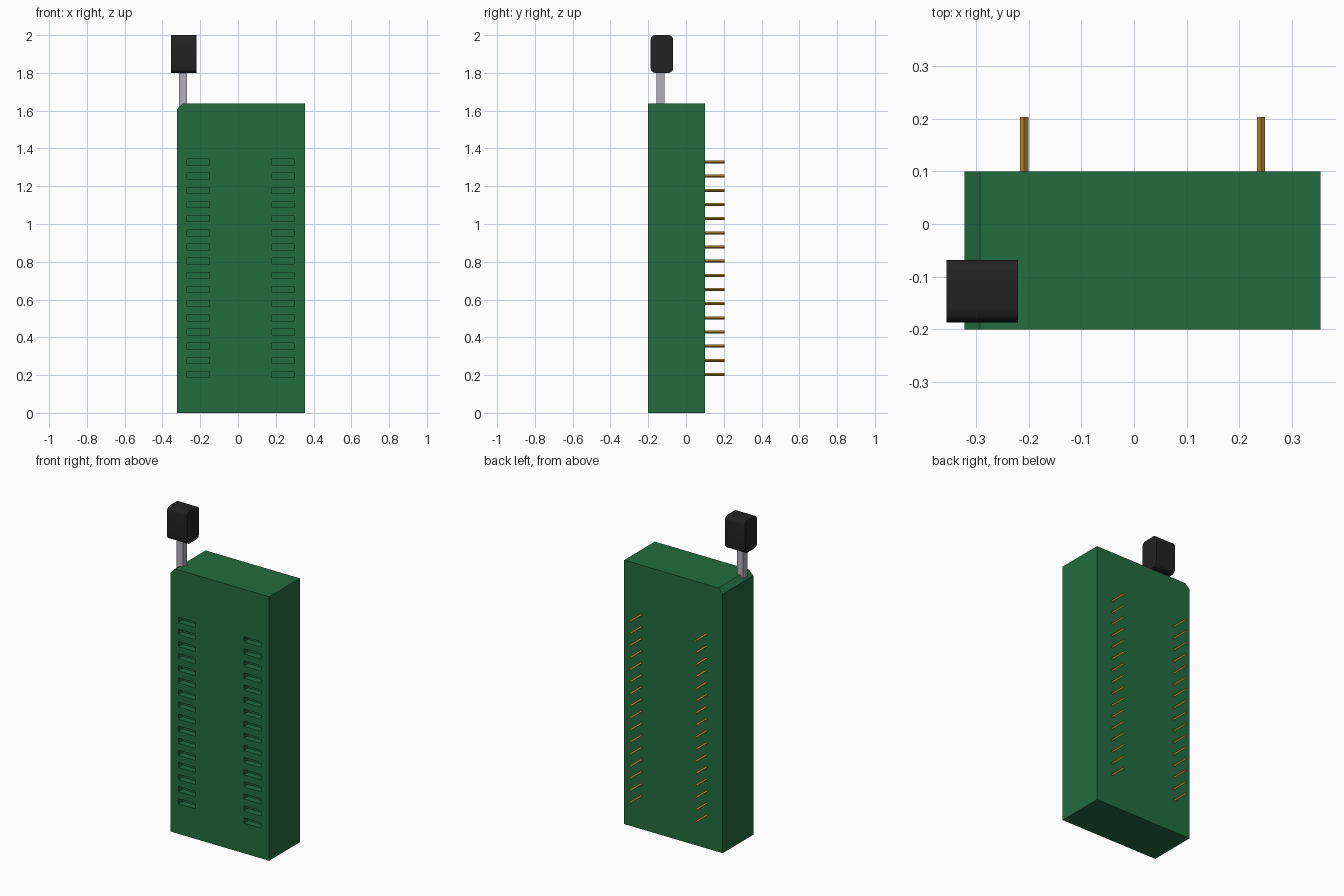
import bpy
import bmesh
from math import radians
from mathutils import Matrix, Vector

cube = bpy.data.objects.get("Cube")
if cube:
    bpy.data.objects.remove(cube, do_unlink=True)


def material(name, rgb):
    mat = bpy.data.materials.new(name)
    mat.use_nodes = True
    mat.diffuse_color = (*rgb, 1)
    mat.node_tree.nodes["Principled BSDF"].inputs["Base Color"].default_value = (*rgb, 1)
    return mat


green = material("green plastic", (0.016, 0.15, 0.05))
black = material("black plastic", (0.016, 0.016, 0.016))
steel = material("steel", (0.45, 0.43, 0.48))
gold = material("gold", (0.52, 0.28, 0.04))


def add_box(bm, low, high):
    low, high = Vector(low), Vector(high)
    place = Matrix.Translation((low + high) / 2) @ Matrix.Diagonal((*(high - low), 1))
    bmesh.ops.create_cube(bm, size=1, matrix=place)


def finish(bm, name, mat):
    bmesh.ops.recalc_face_normals(bm, faces=bm.faces)
    mesh = bpy.data.meshes.new(name)
    bm.to_mesh(mesh)
    bm.free()
    mesh.materials.append(mat)
    obj = bpy.data.objects.new(name, mesh)
    bpy.context.collection.objects.link(obj)
    return obj


def select_only(obj):
    bpy.ops.object.select_all(action="DESELECT")
    obj.select_set(True)
    bpy.context.view_layer.objects.active = obj


ROWS, FIRST, PITCH = 16, 0.203, 0.075

# Socket body with one chamfered top edge
bm = bmesh.new()
outline = [(-0.322, 0), (0.354, 0), (0.354, 1.638), (-0.292, 1.638), (-0.322, 1.608)]
front = bm.faces.new([bm.verts.new((x, -0.2, z)) for x, z in outline])
extruded = bmesh.ops.extrude_face_region(bm, geom=[front], use_keep_orig=True)["geom"]
bmesh.ops.translate(bm, vec=(0, 0.3, 0),
                    verts=[v for v in extruded if isinstance(v, bmesh.types.BMVert)])
body = finish(bm, "socket_body", green)

# Two columns of contact slots cut into the front
bm = bmesh.new()
for row in range(ROWS):
    z = FIRST + row * PITCH
    for x in (-0.27, 0.181):
        add_box(bm, (x, -0.25, z - 0.016), (x + 0.118, -0.16, z + 0.016))
cutter = finish(bm, "slot_cutter", green)
cutter.hide_render = True
cut = body.modifiers.new("slots", "BOOLEAN")
cut.object, cut.operation, cut.solver = cutter, "DIFFERENCE", "EXACT"
select_only(body)
bpy.ops.object.modifier_apply(modifier=cut.name)
bpy.data.objects.remove(cutter, do_unlink=True)

# Four-sided contact pins on the back
bm = bmesh.new()
for row in range(ROWS):
    for x in (-0.2085, 0.241):
        place = Matrix.Translation((x, 0.15, FIRST + row * PITCH)) @ Matrix.Rotation(radians(90), 4, "X")
        bmesh.ops.create_cone(bm, cap_ends=True, segments=4, radius1=0.008,
                              radius2=0.008, depth=0.106, matrix=place)
finish(bm, "contact_pins", gold)

# Locking lever
bm = bmesh.new()
add_box(bm, (-0.312, -0.156, 1.55), (-0.27, -0.114, 1.83))
finish(bm, "lever_rod", steel)

# Lever handle, rounded along its width
bm = bmesh.new()
add_box(bm, (-0.356, -0.187, 1.8), (-0.22, -0.068, 2))
long_edges = [e for e in bm.edges if abs(e.verts[0].co.x - e.verts[1].co.x) > 0.1]
bmesh.ops.bevel(bm, geom=long_edges, offset=0.025, segments=5, profile=0.5, affect="EDGES")
handle = finish(bm, "lever_handle", black)
select_only(handle)
bpy.ops.object.shade_smooth_by_angle(angle=radians(30))
